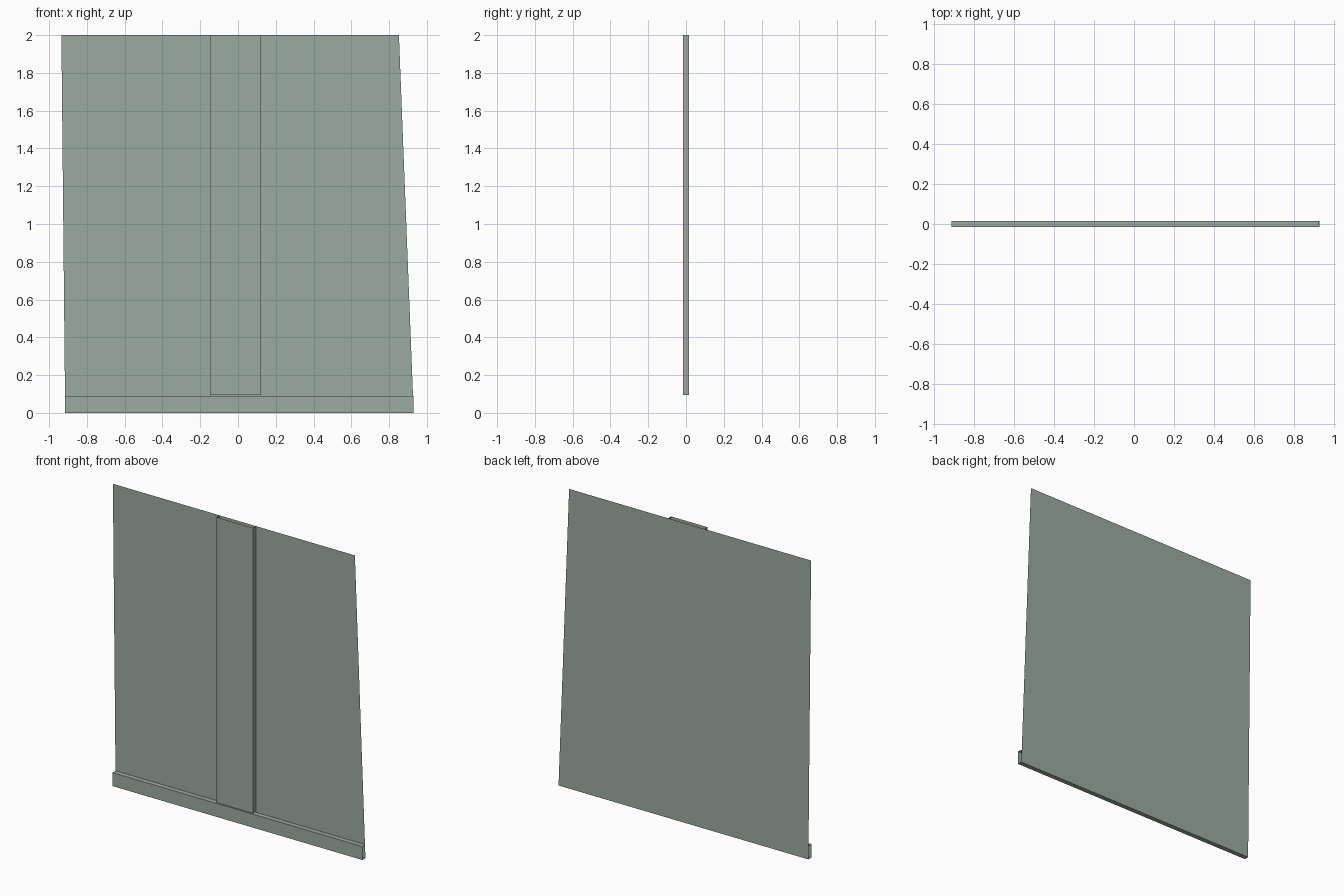
import bpy

if "Cube" in bpy.data.objects:
    bpy.data.objects.remove(bpy.data.objects["Cube"])

FRONT, BACK = -0.016, 0.016

paint = bpy.data.materials.new("sage_green")
paint.diffuse_color = (0.33, 0.41, 0.35, 1)
paint.use_nodes = True
paint.node_tree.nodes["Principled BSDF"].inputs["Base Color"].default_value = paint.diffuse_color


def sheet(name, rails):
    """Skin a strip of flat faces across successive (start, end) rails."""
    verts = [p for rail in rails for p in rail]
    faces = [(2 * i, 2 * i + 1, 2 * i + 3, 2 * i + 2) for i in range(len(rails) - 1)]
    mesh = bpy.data.meshes.new(name)
    mesh.from_pydata(verts, [], faces)
    mesh.materials.append(paint)
    obj = bpy.data.objects.new(name, mesh)
    bpy.context.collection.objects.link(obj)
    return obj


# Tapered wall sheet
sheet("wall_panel", [((-0.915, BACK, 0), (0.93, BACK, 0)),
                     ((-0.935, BACK, 2), (0.852, BACK, 2))])

# Skirting: bottom, front and top faces with open ends
x0, x1 = -0.915, 0.93
sheet("skirting_board", [((x0, y, z), (x1 - (0.004 if z else 0) * (y == BACK), y, z))
                         for y, z in ((BACK, 0), (FRONT, 0), (FRONT, 0.09), (BACK, 0.09))])

# Raised central strip: two sides and a front, open at the ends
sheet("centre_strip", [((x, y, 2), (x, y, 0.095))
                       for x, y in ((-0.148, BACK), (-0.148, FRONT), (0.121, FRONT), (0.121, BACK))])
